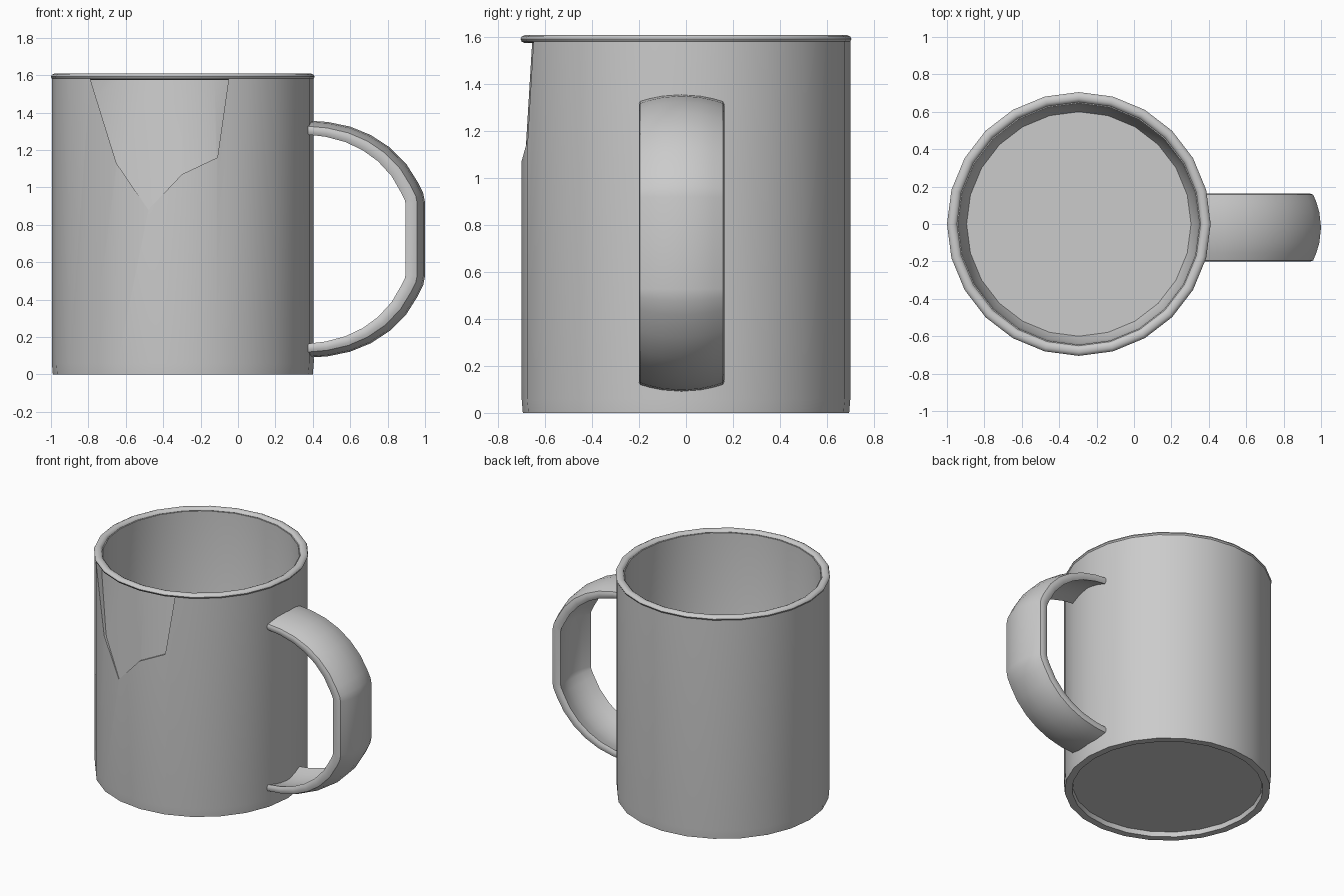
import bpy, bmesh, math
from mathutils import Vector

CX = -0.295      # mug axis
SIDES = 24

cube = bpy.data.objects.get("Cube")
if cube:
    bpy.data.objects.remove(cube, do_unlink=True)

grey = bpy.data.materials.new("light_grey_metal")
grey.use_nodes = True
colour = (0.6, 0.6, 0.6, 1)
grey.diffuse_color = colour
grey.node_tree.nodes["Principled BSDF"].inputs["Base Color"].default_value = colour


def finish(bm, name):
    bmesh.ops.remove_doubles(bm, verts=bm.verts, dist=1e-5)
    bmesh.ops.recalc_face_normals(bm, faces=bm.faces)
    mesh = bpy.data.meshes.new(name)
    bm.to_mesh(mesh)
    bm.free()
    mesh.materials.append(grey)
    obj = bpy.data.objects.new(name, mesh)
    bpy.context.collection.objects.link(obj)
    return obj


def activate(obj):
    bpy.ops.object.select_all(action='DESELECT')
    obj.select_set(True)
    bpy.context.view_layer.objects.active = obj


def smooth(obj, angle=35):
    activate(obj)
    bpy.ops.object.shade_smooth_by_angle(angle=math.radians(angle))


def lathe(name, profile, closed=False):
    bm = bmesh.new()
    vs = [bm.verts.new((CX + r, 0, z)) for r, z in profile]
    pairs = list(zip(vs, vs[1:])) + ([(vs[-1], vs[0])] if closed else [])
    es = [bm.edges.new(p) for p in pairs]
    bmesh.ops.spin(bm, geom=vs + es, cent=(CX, 0, 0), axis=(0, 0, 1),
                   angle=math.tau, steps=SIDES)
    return finish(bm, name)


def subtract(obj, cutter):
    mod = obj.modifiers.new("cut", 'BOOLEAN')
    mod.operation, mod.object, mod.solver = 'DIFFERENCE', cutter, 'EXACT'
    activate(obj)
    bpy.ops.object.modifier_apply(modifier=mod.name)
    bpy.data.objects.remove(cutter, do_unlink=True)


# Hollow cup with a recessed underside
body = lathe("cup_body", [
    (0, 0.035), (0.64, 0.035), (0.645, 0), (0.695, 0), (0.70, 0.06),
    (0.70, 1.59), (0.645, 1.59), (0.635, 0.16), (0.60, 0.08), (0, 0.08)])

# Shallow worn patch in the front wall
bm = bmesh.new()
outline = [(-0.79, 1.58), (-0.65, 1.13), (-0.48, 0.88),
           (-0.30, 1.07), (-0.11, 1.16), (-0.05, 1.58)]
patch = bm.faces.new([bm.verts.new((x, -0.9, z)) for x, z in outline])
out = bmesh.ops.extrude_face_region(bm, geom=[patch])
bmesh.ops.translate(bm, vec=(0, 0.7, 0),
                    verts=[v for v in out["geom"] if isinstance(v, bmesh.types.BMVert)])
cutter = finish(bm, "patch_cutter")
cutter.hide_render = True
core = lathe("patch_core", [(0, 0.5), (0.72, 0.5), (0.636, 1.9), (0, 1.9)])
core.hide_render = True
subtract(cutter, core)
subtract(body, cutter)
smooth(body)

# Rolled rim
rim = lathe("rolled_rim", [
    (0.678 + 0.027 * math.cos(a), 1.592 + 0.018 * math.sin(a))
    for a in (math.tau * i / 10 for i in range(10))], closed=True)
smooth(rim, 50)

# Handle: a curved strap swept along the outer line
upper = [(0.36, 1.358), (0.48, 1.35), (0.6, 1.325), (0.71, 1.28), (0.81, 1.215),
         (0.9, 1.125), (0.96, 1.03), (0.99, 0.97), (1.0, 0.92)]
path = [Vector((x, z)) for x, z in upper]
path += [Vector((1.0, 0.71))]
path += [Vector((p.x, 1.447 - p.y)) for p in reversed(path[:-1])]
half, centre = 0.182, -0.019
section = [(s, 0.045 * s * s) for s in (-0.97, -0.75, -0.45, 0, 0.45, 0.75, 0.97)]
section += [(1, 0.06), (1, 0.085), (0.95, 0.105)]
section += [(s, 0.06 + 0.05 * s * s) for s in (0.6, 0.3, 0, -0.3, -0.6)]
section += [(-0.95, 0.105), (-1, 0.085), (-1, 0.06)]

bm = bmesh.new()
rings = []
for i, p in enumerate(path):
    t = (path[min(i + 1, len(path) - 1)] - path[max(i - 1, 0)]).normalized()
    inward = Vector((t.y, -t.x))
    # the strap thins towards the wall
    k = 0.7 + 0.3 * min(1, max(0, (p.x - 0.36) / 0.6))
    rings.append([bm.verts.new((p.x + inward.x * d * k, centre + s * half,
                                p.y + inward.y * d * k)) for s, d in section])
n = len(section)
for a, b in zip(rings, rings[1:]):
    for j in range(n):
        bm.faces.new((a[j], a[(j + 1) % n], b[(j + 1) % n], b[j]))
bm.faces.new(rings[0])
bm.faces.new(rings[-1])
smooth(finish(bm, "strap_handle"), 40)
